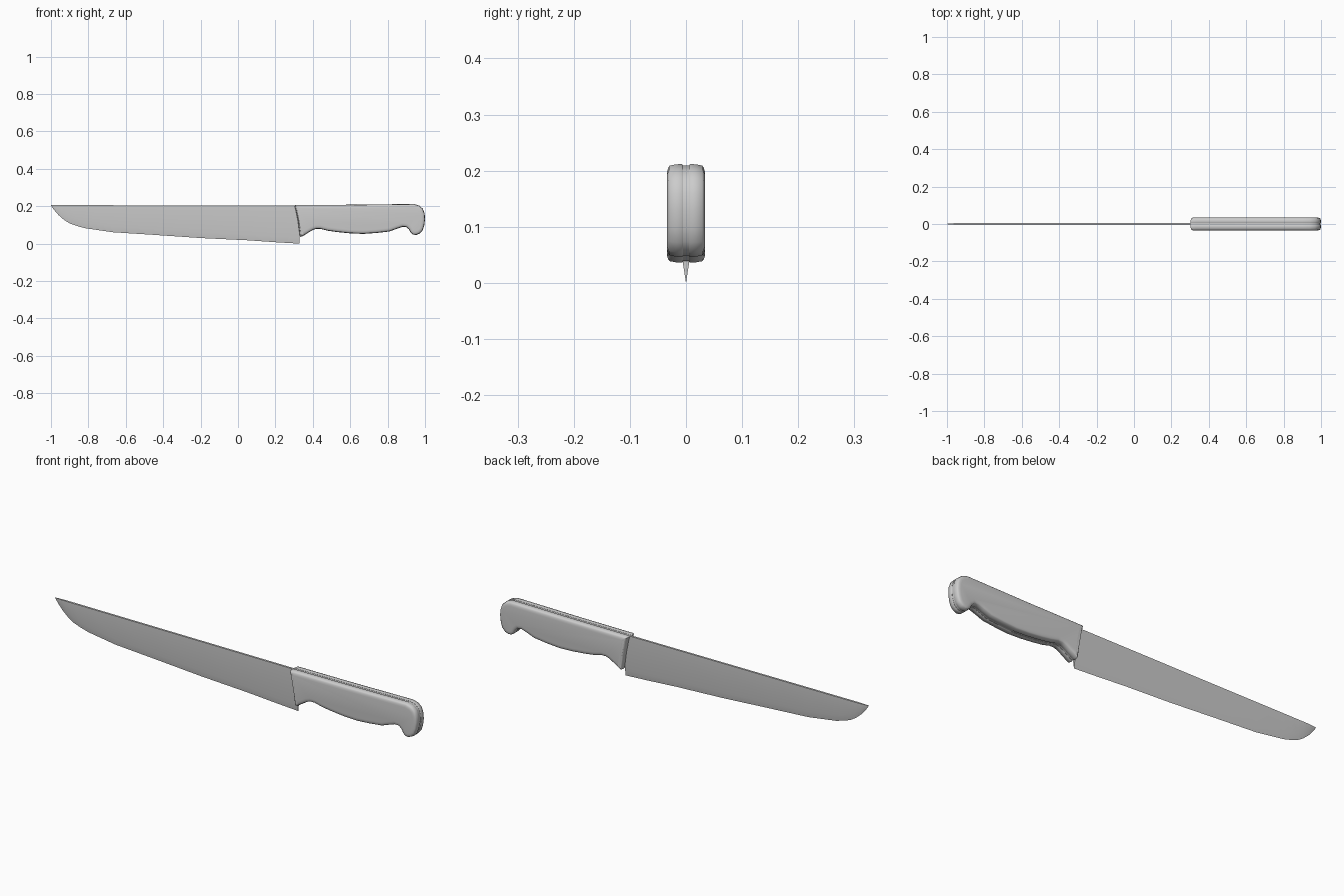
import bpy, bmesh, math
from mathutils import Vector

if "Cube" in bpy.data.objects:
    bpy.data.objects.remove(bpy.data.objects["Cube"])


def finish(bm, name, angle):
    bmesh.ops.remove_doubles(bm, verts=bm.verts, dist=1e-5)
    bmesh.ops.recalc_face_normals(bm, faces=bm.faces)
    me = bpy.data.meshes.new(name)
    bm.to_mesh(me)
    bm.free()
    ob = bpy.data.objects.new(name, me)
    bpy.context.collection.objects.link(ob)
    bpy.ops.object.select_all(action='DESELECT')
    ob.select_set(True)
    bpy.context.view_layer.objects.active = ob
    bpy.ops.object.shade_smooth_by_angle(angle=math.radians(angle))
    return ob


def inset(pts, d):
    # moves a counter-clockwise outline inwards
    out = []
    n = len(pts)
    for i in range(n):
        p = Vector(pts[i])
        a = (p - Vector(pts[i - 1])).normalized()
        b = (Vector(pts[(i + 1) % n]) - p).normalized()
        t = (a + b).normalized()
        out.append(p + Vector((-t.y, t.x)) * d)
    return out


def layered(name, outline, layers, angle):
    # stacks inset copies of the outline along y and caps both ends
    bm = bmesh.new()
    rings = [[bm.verts.new((p.x, y, p.y)) for p in inset(outline, d)]
             for y, d in layers]
    n = len(outline)
    for r, s in zip(rings, rings[1:]):
        for i in range(n):
            j = (i + 1) % n
            bm.faces.new((r[i], r[j], s[j], s[i]))
    bm.faces.new(rings[0])
    bm.faces.new(rings[-1])
    return finish(bm, name, angle)


# Blade: flat sides with a ground cutting edge, (x, edge height)
edge = [(-1.0, 0.204), (-0.985, 0.182), (-0.96, 0.153), (-0.93, 0.127),
        (-0.90, 0.108), (-0.86, 0.094), (-0.82, 0.083), (-0.67, 0.061),
        (-0.45, 0.047), (-0.2, 0.030), (0.05, 0.018), (0.21, 0.007),
        (0.33, 0.002)]
bm = bmesh.new()
rings = []
for x, z in edge:
    top = 0.206 - 0.003 * (x + 1) / 1.33
    h = top - z
    sh = z + min(0.03, 0.4 * h)
    w = 0.005 * min(1, 0.2 + h / 0.08)
    sec = [(0, z), (w, sh), (w, top), (-w, top), (-w, sh)]
    rings.append([bm.verts.new((x, a, b)) for a, b in sec])
for r, s in zip(rings, rings[1:]):
    for i in range(5):
        j = (i + 1) % 5
        bm.faces.new((r[i], r[j], s[j], s[i]))
bm.faces.new(rings[0])
bm.faces.new(rings[-1])
bm.verts.ensure_lookup_table()
low = min(v.co.z for v in bm.verts)
for v in rings[-1][:1]:
    v.co.z -= low
finish(bm, "blade", 25)

# Handle outline, counter-clockwise in (x, z)
handle = [(0.302, 0.203), (0.308, 0.180), (0.320, 0.120), (0.330, 0.045),
          (0.334, 0.036), (0.345, 0.039), (0.375, 0.058), (0.400, 0.073),
          (0.418, 0.079), (0.440, 0.079), (0.480, 0.069), (0.530, 0.062),
          (0.600, 0.055), (0.670, 0.052), (0.740, 0.057), (0.810, 0.065),
          (0.850, 0.080), (0.880, 0.090), (0.900, 0.089), (0.914, 0.076),
          (0.922, 0.060), (0.935, 0.049), (0.952, 0.046), (0.972, 0.054),
          (0.988, 0.072), (0.996, 0.098), (1.0, 0.130), (0.998, 0.160),
          (0.988, 0.187), (0.968, 0.204), (0.940, 0.212), (0.900, 0.2115),
          (0.600, 0.208), (0.330, 0.207), (0.308, 0.207)]

# Tang sandwiched between the two handle scales
layered("tang", handle, [(-0.006, 0.003), (0.006, 0.003)], 40)
for side, name in ((-1, "handle_scale_front"), (1, "handle_scale_back")):
    prof = [(0.005, 0.002), (0.008, 0.0), (0.018, 0.0008), (0.029, 0.003),
            (0.0318, 0.007), (0.0335, 0.013), (0.0343, 0.020)]
    layered(name, handle, [(side * y, d) for y, d in prof], 50)
